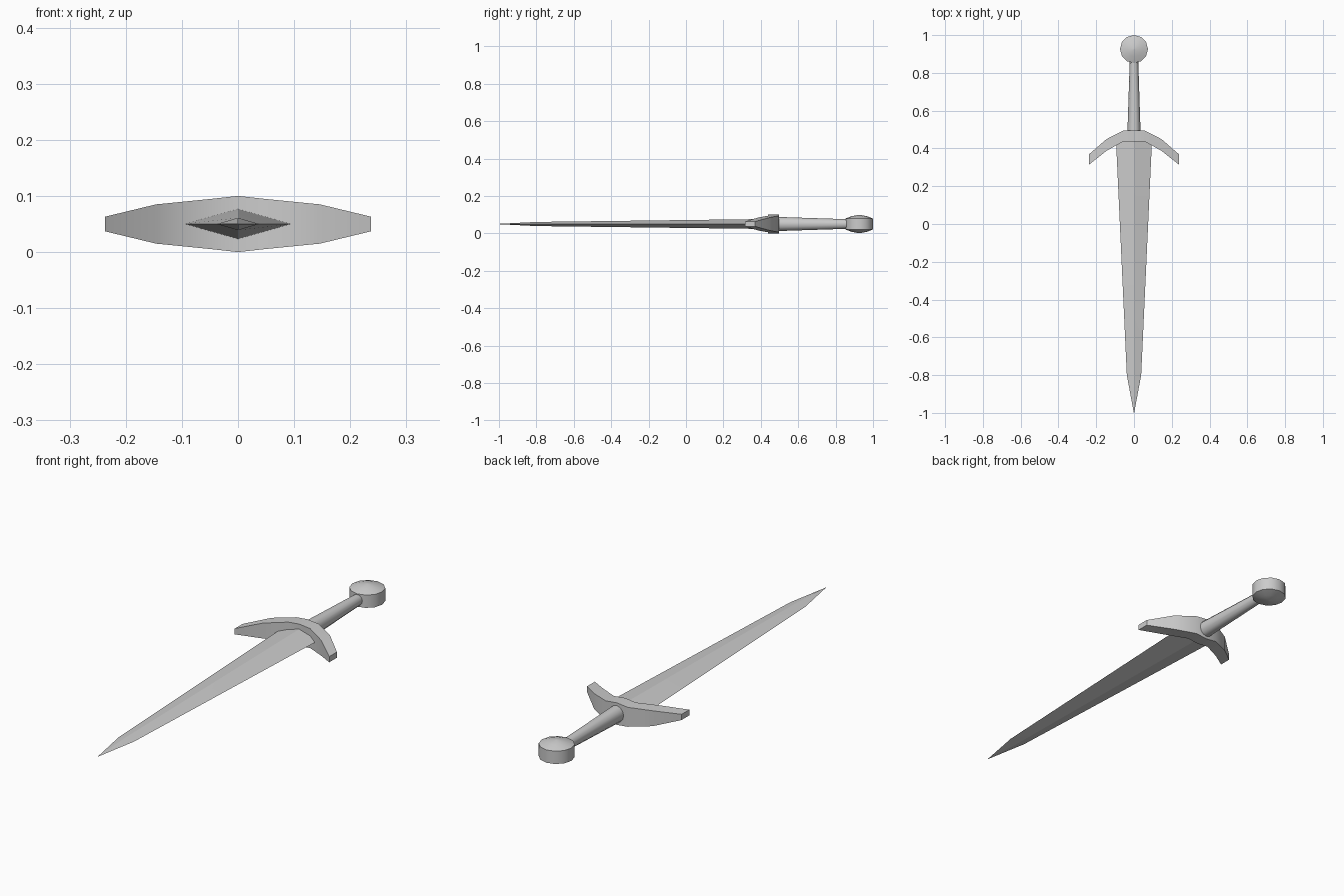
import bpy
import bmesh
from math import cos, sin, pi, radians

MID = 0.05  # height of the dagger's centre plane

cube = bpy.data.objects.get("Cube")
if cube:
    bpy.data.objects.remove(cube, do_unlink=True)

steel = bpy.data.materials.new("grey steel")
steel.use_nodes = True
grey = (0.6, 0.6, 0.6, 1)
steel.diffuse_color = grey
steel.node_tree.nodes["Principled BSDF"].inputs["Base Color"].default_value = grey


def loft(name, rings, angle):
    """Skin equal-length rings of points and cap both ends."""
    bm = bmesh.new()
    loops = [[bm.verts.new(p) for p in ring] for ring in rings]
    n = len(loops[0])
    for a, b in zip(loops, loops[1:]):
        for i in range(n):
            j = (i + 1) % n
            bm.faces.new((a[i], a[j], b[j], b[i]))
    bm.faces.new(loops[0])
    bm.faces.new(loops[-1])
    bmesh.ops.remove_doubles(bm, verts=bm.verts, dist=0.0005)
    bmesh.ops.recalc_face_normals(bm, faces=bm.faces)
    mesh = bpy.data.meshes.new(name)
    bm.to_mesh(mesh)
    bm.free()
    mesh.materials.append(steel)
    obj = bpy.data.objects.new(name, mesh)
    bpy.context.collection.objects.link(obj)
    bpy.ops.object.select_all(action="DESELECT")
    obj.select_set(True)
    bpy.context.view_layer.objects.active = obj
    bpy.ops.object.shade_smooth_by_angle(angle=radians(angle))
    return obj


def oval(y, rx, rz, sides):
    """Upright ring across the dagger's length."""
    steps = [2 * pi * i / sides for i in range(sides)]
    return [(rx * cos(t), y, MID + rz * sin(t)) for t in steps]


# Blade: diamond section tapering to a point
blade = [(-1.0, 0.001, 0.001), (-0.8, 0.038, 0.011), (0.46, 0.096, 0.027)]
loft("blade", [oval(y, w, h, 4) for y, w, h in blade], 10)

# Guard: curved bar, thickest in the middle (x, front y, back y, half height)
half = [(0.237, 0.315, 0.37, 0.013), (0.146, 0.387, 0.449, 0.035),
        (0.055, 0.438, 0.496, 0.044)]
guard = [(-x, f, b, h) for x, f, b, h in half]
guard += [(0, 0.438, 0.496, 0.05)] + half[::-1]
loft("guard", [[(x, f, MID - h), (x, b, MID - h), (x, b, MID + h), (x, f, MID + h)]
               for x, f, b, h in guard], 40)

# Grip: tapered rod
loft("grip", [oval(0.48, 0.035, 0.038, 12), oval(0.88, 0.022, 0.025, 12)], 50)

# Pommel: upright disc with shallow domed faces (radius, height)
dome = [(0.003, 0.049), (0.04, 0.042), (0.074, 0.029)]
profile = dome + [(r, -h) for r, h in reversed(dome)]
SIDES = 12
loft("pommel", [[(r * cos(2 * pi * i / SIDES), 0.926 + r * sin(2 * pi * i / SIDES), MID + h)
                 for i in range(SIDES)] for r, h in profile], 35)
